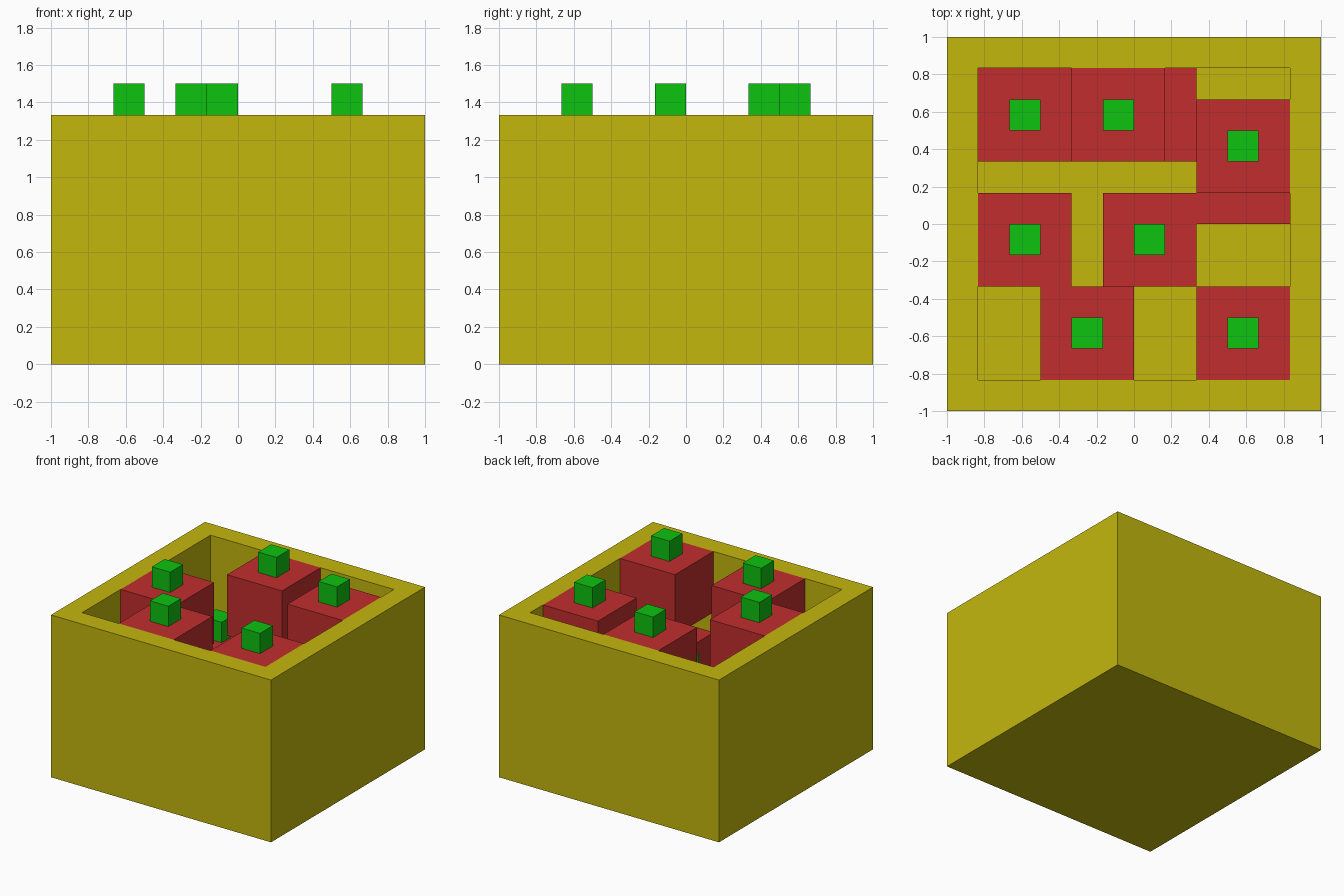
import bpy
import bmesh
from mathutils import Matrix, Vector

default = bpy.data.objects.get("Cube")
if default:
    bpy.data.objects.remove(default, do_unlink=True)

U = 1 / 6  # one grid cell


def material(name, rgb):
    m = bpy.data.materials.new(name)
    m.diffuse_color = (*rgb, 1)
    m.use_nodes = True
    m.node_tree.nodes["Principled BSDF"].inputs["Base Color"].default_value = (*rgb, 1)
    return m


yellow = material("mustard_yellow", (0.55, 0.475, 0.004))
red = material("apple_red", (0.54, 0.027, 0.027))
green = material("stem_green", (0.004, 0.54, 0.005))


def block(bm, center, size):
    """Add a box, measured in grid cells."""
    mat = Matrix.Translation(Vector(center) * U) @ Matrix.Diagonal((*[s * U for s in size], 1))
    return bmesh.ops.create_cube(bm, size=1, matrix=mat)


def finish(name, bm, mat):
    mesh = bpy.data.meshes.new(name)
    bm.to_mesh(mesh)
    bm.free()
    mesh.materials.append(mat)
    obj = bpy.data.objects.new(name, mesh)
    bpy.context.collection.objects.link(obj)
    return obj


# Open crate: solid box with its top inset and pushed down to the floor
bm = bmesh.new()
block(bm, (0, 0, 4), (12, 12, 8))
bm.normal_update()
top = max(bm.faces, key=lambda f: f.calc_center_median().z)
bmesh.ops.inset_region(bm, faces=[top], thickness=U, use_even_offset=True)
floor = bmesh.ops.extrude_discrete_faces(bm, faces=[top])["faces"][0]
bmesh.ops.translate(bm, verts=floor.verts, vec=(0, 0, -7 * U))
finish("crate", bm, yellow)


# Fruit: a red block with a small green stem on top
def fruit(name, x, y, base):
    bm = bmesh.new()
    block(bm, (x, y, base + 1.5), (3, 3, 3))
    body = finish(name + "_body", bm, red)
    bm = bmesh.new()
    block(bm, (x, y, base + 3.5), (1, 1, 1))
    stem = finish(name + "_stem", bm, green)
    stem.parent = body


# Centres of the fruit in each layer, in grid cells
lower = [(-3.5, 3.5), (0.5, 3.5), (3.5, 1.5), (0.5, -0.5),
         (-3.5, -0.5), (-1.5, -3.5), (3.5, -3.5)]
upper = [(-0.5, 3.5), (3.5, 2.5), (-3.5, -0.5), (-1.5, -3.5), (3.5, -3.5)]
for layer, spots, base in (("lower", lower, 1), ("upper", upper, 5)):
    for i, (x, y) in enumerate(spots, 1):
        fruit(f"{layer}_fruit_{i}", x, y, base)
